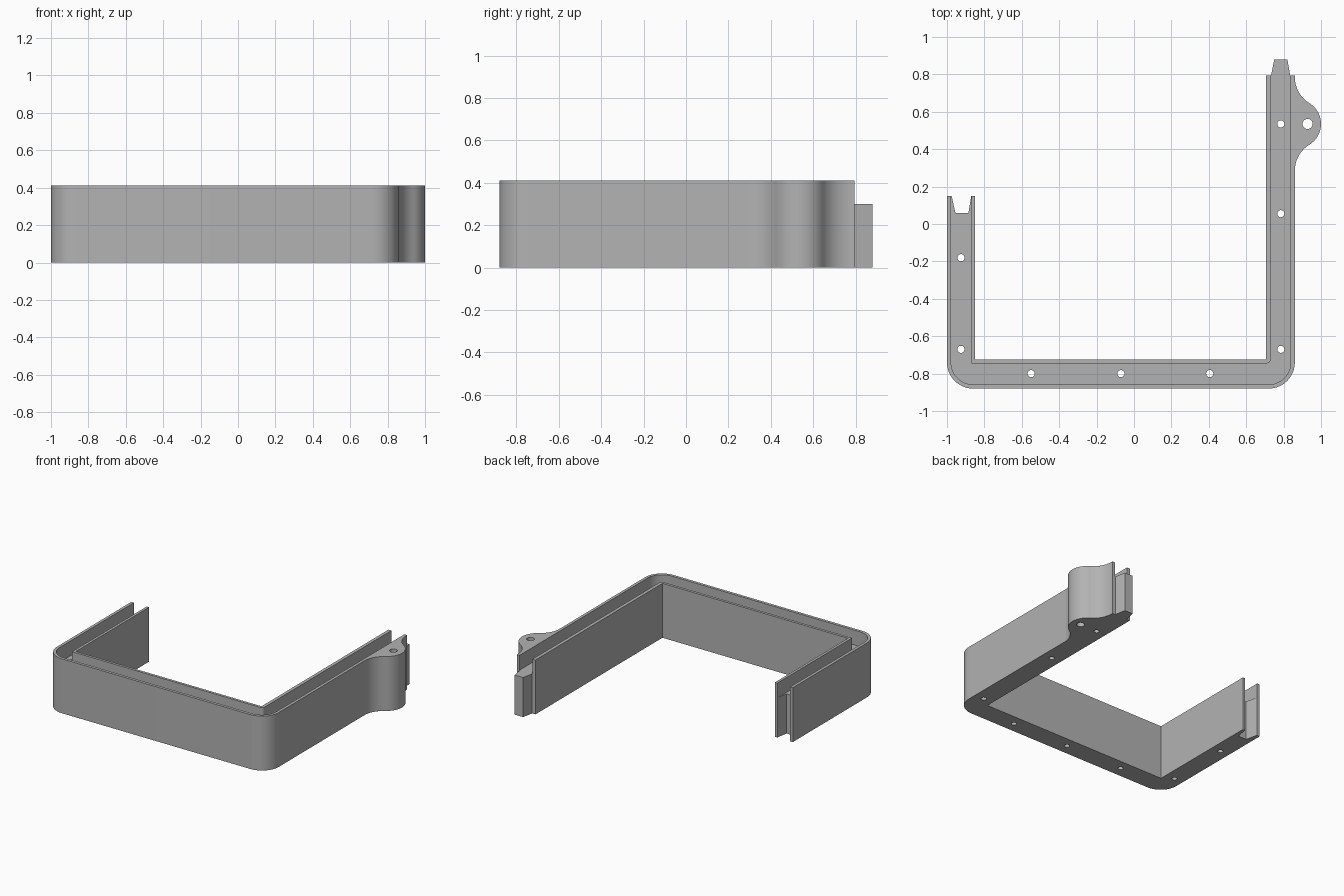
import bpy
import bmesh
from math import sin, cos, radians, atan2, degrees, hypot

HEIGHT, FLOOR = 0.412, 0.30

cube = bpy.data.objects.get("Cube")
if cube:
    bpy.data.objects.remove(cube, do_unlink=True)

grey = bpy.data.materials.new("plain grey")
grey.use_nodes = True
GREY = (0.45, 0.45, 0.45, 1)
grey.diffuse_color = GREY
grey.node_tree.nodes["Principled BSDF"].inputs["Base Color"].default_value = GREY


def arc(cx, cy, r, start, end, steps=12):
    angles = [radians(start + (end - start) * i / steps) for i in range(steps + 1)]
    return [(cx + r * cos(a), cy + r * sin(a)) for a in angles]


def prism(name, outline, z0, z1):
    """Extrude a closed counterclockwise outline from z0 to z1."""
    bm = bmesh.new()
    face = bm.faces.new([bm.verts.new((x, y, z0)) for x, y in outline])
    top = bmesh.ops.extrude_face_region(bm, geom=[face])["geom"]
    for v in top:
        if isinstance(v, bmesh.types.BMVert):
            v.co.z = z1
    bmesh.ops.recalc_face_normals(bm, faces=bm.faces)
    mesh = bpy.data.meshes.new(name)
    bm.to_mesh(mesh)
    bm.free()
    mesh.materials.append(grey)
    obj = bpy.data.objects.new(name, mesh)
    bpy.context.collection.objects.link(obj)
    return obj


def cut(target, cutter):
    cutter.hide_render = True
    mod = target.modifiers.new("cut", "BOOLEAN")
    mod.operation, mod.solver, mod.object = "DIFFERENCE", "EXACT", cutter
    bpy.context.view_layer.objects.active = target
    bpy.ops.object.modifier_apply(modifier=mod.name)
    bpy.data.objects.remove(cutter, do_unlink=True)


# Mounting ear: a round lobe blended into the arm by two concave fillets
side, ear_x, ear_y, ear_r = 0.86, 0.87, 0.535, 0.13
fillet_r, fillet_dy = 0.163, 0.25
fillet_x = side + fillet_r
blend = degrees(atan2(fillet_dy, fillet_x - ear_x))
ear = (arc(fillet_x, ear_y - fillet_dy, fillet_r, 180, 180 - blend)
       + arc(ear_x, ear_y, ear_r, -blend, blend, 24)[1:-1]
       + arc(fillet_x, ear_y + fillet_dy, fillet_r, 180 + blend, 180))

# Frame outline: rounded corners, ear, tapered tongue, inner side, tapered socket
outline = [(-1, 0.15)]
outline += arc(-0.86, -0.74, 0.14, 180, 270) + arc(0.72, -0.74, 0.14, 270, 360)
outline += ear
outline += [(side, 0.795), (0.835, 0.795), (0.82, 0.88), (0.75, 0.88),
            (0.733, 0.795), (0.705, 0.795)]
outline += [(0.705, -0.725), (-0.85, -0.725)]
outline += [(-0.85, 0.15), (-0.87, 0.15), (-0.885, 0.06), (-0.955, 0.06), (-0.975, 0.15)]
frame = prism("channel_frame", outline, 0, HEIGHT)

# Open groove between the thin walls, running out past both ends
groove = [(-0.978, 0.3)]
groove += arc(-0.86, -0.74, 0.118, 180, 270) + arc(0.72, -0.74, 0.118, 270, 360)
groove += [(0.838, 1), (0.73, 1)]
groove += arc(0.71, -0.725, 0.02, 0, -90, 5) + [(-0.87, -0.745), (-0.87, 0.3)]
cut(frame, prism("groove_cutter", groove, FLOOR, 1))

# Screw holes in the floor and the larger hole in the ear
holes = [(-0.925, -0.18), (-0.925, -0.67), (-0.55, -0.80), (-0.07, -0.80),
         (0.405, -0.80), (0.785, -0.67), (0.785, 0.055), (0.785, ear_y)]
for x, y, r in [(x, y, 0.019) for x, y in holes] + [(0.928, ear_y, 0.027)]:
    cut(frame, prism("hole_cutter", arc(x, y, r, 0, 360, 24)[:-1], -1, 1))

# Smooth curves, crisp edges
bpy.ops.object.select_all(action="DESELECT")
frame.select_set(True)
bpy.context.view_layer.objects.active = frame
bpy.ops.object.shade_smooth_by_angle(angle=radians(30))
